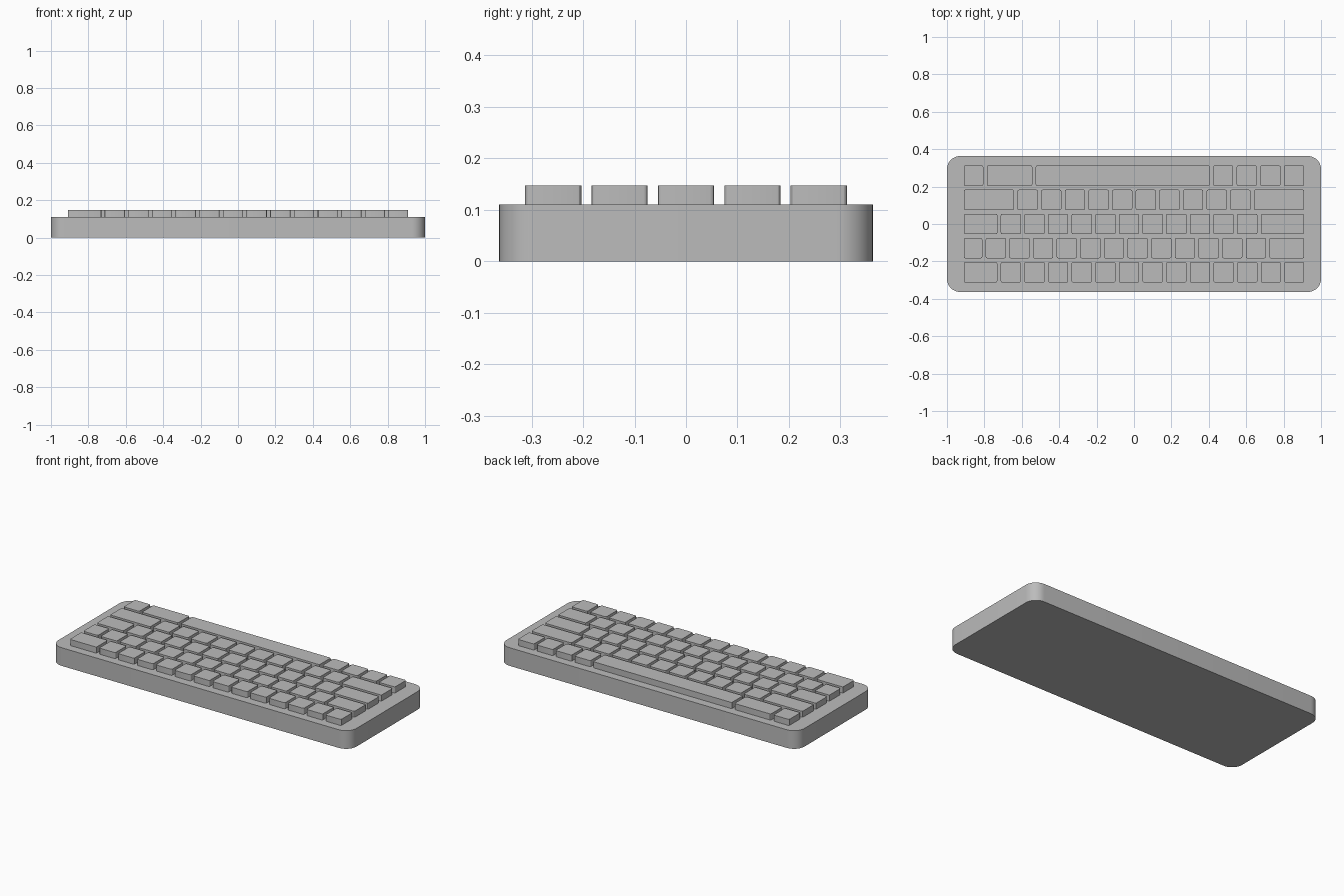
import bpy, bmesh

cube = bpy.data.objects.get("Cube")
if cube:
    bpy.data.objects.remove(cube, do_unlink=True)

# Single plain grey
grey = bpy.data.materials.new("plain_grey")
grey.use_nodes = True
COLOUR = (0.5, 0.5, 0.5, 1.0)
grey.diffuse_color = COLOUR
next(n for n in grey.node_tree.nodes
     if n.type == 'BSDF_PRINCIPLED').inputs["Base Color"].default_value = COLOUR


def rounded_slab(name, centre, size, radius, segments):
    """Box with rounded vertical corners and crisp top and bottom rims."""
    bm = bmesh.new()
    bmesh.ops.create_cube(bm, size=1)
    bmesh.ops.scale(bm, vec=size, verts=bm.verts)
    upright = [e for e in bm.edges
               if abs(e.verts[0].co.z - e.verts[1].co.z) > size[2] / 2]
    bmesh.ops.bevel(bm, geom=upright, offset=radius, segments=segments,
                    profile=0.5, affect='EDGES')
    mesh = bpy.data.meshes.new(name)
    bm.to_mesh(mesh)
    bm.free()
    mesh.materials.append(grey)
    obj = bpy.data.objects.new(name, mesh)
    obj.location = centre
    bpy.context.collection.objects.link(obj)
    bpy.ops.object.select_all(action='DESELECT')
    obj.select_set(True)
    bpy.context.view_layer.objects.active = obj
    bpy.ops.object.shade_smooth_by_angle()
    return obj


# Case
CASE_TOP = 0.11
KEY_TOP = 0.147
rounded_slab("case", (0, 0, CASE_TOP / 2), (2, 0.726, CASE_TOP), 0.07, 10)

# Key rows, widths counted in standard key units, from -y to +y
UNIT, GAP, ROW_PITCH, KEY_DEPTH = 0.1264, 0.0185, 0.129, 0.109
rows = [
    [1.56] + [1] * 12 + [0.98],
    [0.925] + [1] * 12 + [1.615],
    [1.56] + [1] * 11 + [1.98],
    [2.27] + [1] * 10 + [2.27],
    [0.97, 2.07, 7.5] + [1] * 4,
]
SINK = 0.005
height = KEY_TOP - CASE_TOP + SINK
for r, widths in enumerate(rows):
    x = -sum(widths) * UNIT / 2
    y = (r - 2) * ROW_PITCH
    for c, units in enumerate(widths):
        w = units * UNIT
        name = "space_bar" if units > 5 else f"key_row{r + 1}_{c + 1}"
        rounded_slab(name, (x + w / 2, y, KEY_TOP - height / 2),
                     (w - GAP, KEY_DEPTH, height), 0.008, 3)
        x += w
